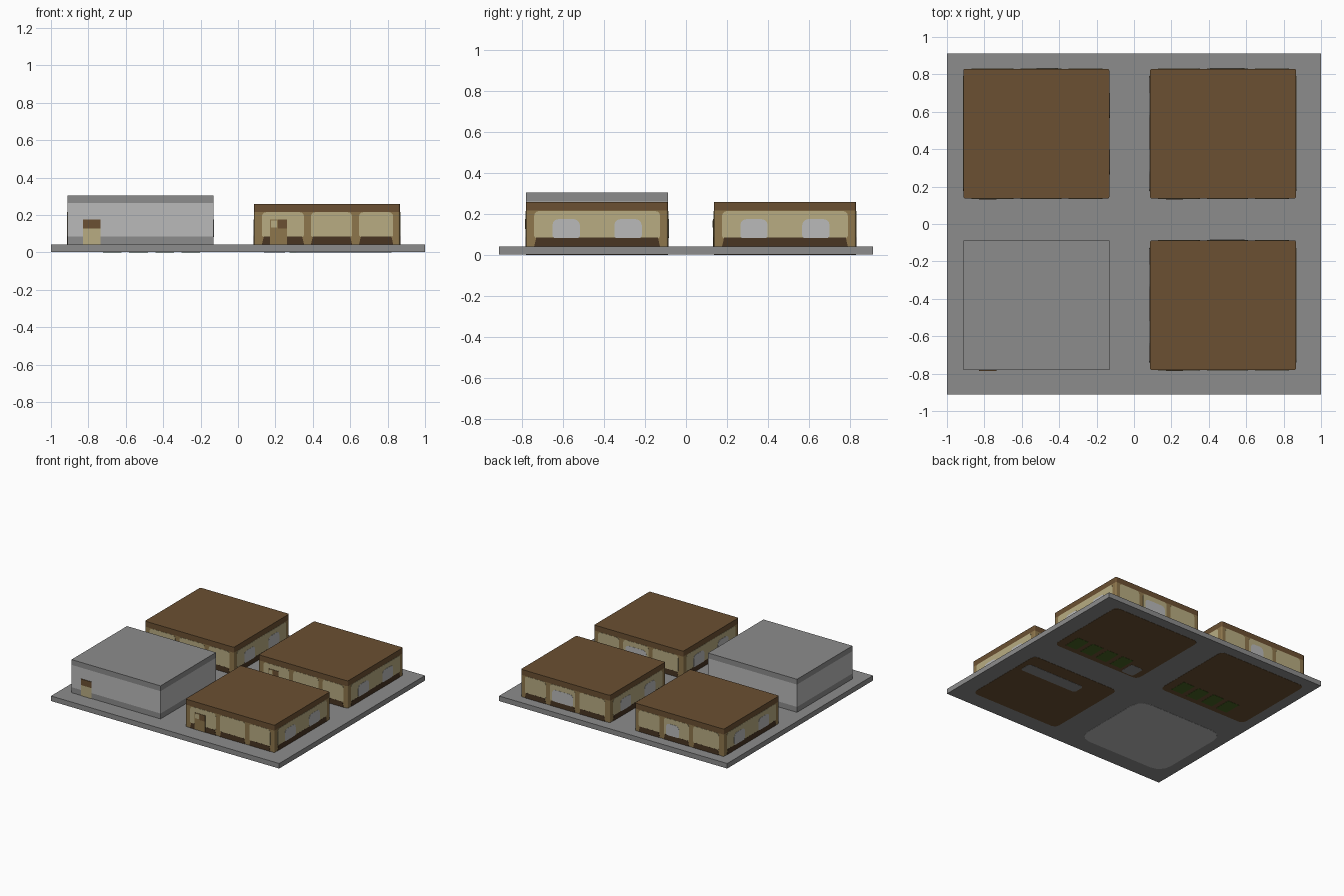
import bpy, bmesh
from math import pi, sin, cos
from mathutils import Matrix, Vector

cube = bpy.data.objects.get("Cube")
if cube:
    bpy.data.objects.remove(cube)


def srgb(value):
    c = value / 255
    return c / 12.92 if c <= 0.04045 else ((c + 0.055) / 1.055) ** 2.4


def material(name, *rgb):
    colour = [srgb(v) for v in rgb] + [1]
    mat = bpy.data.materials.new(name)
    mat.use_nodes = True
    mat.diffuse_color = colour
    mat.node_tree.nodes["Principled BSDF"].inputs["Base Color"].default_value = colour
    return mat


ROOF = material("roof brown", 107, 80, 50)
STONE = material("stone grey", 140, 140, 140)
PALE = material("pale grey", 186, 186, 186)
TAN = material("plaster tan", 184, 172, 130)
TIMBER = material("timber brown", 141, 118, 76)
DARK = material("dark plinth brown", 72, 53, 34)
GREEN = material("floor green", 72, 100, 34)

HX, HY = 0.39, 0.347        # half size of every house
GROUND = 0.043              # top of the ground slab


def rounded(u0, u1, v0, v1, low=0.0, high=0.0, flare=0.0, steps=3):
    """Rounded rectangle outline, counter-clockwise from lower left."""
    pts = []
    corners = ((u0 - flare, v0, low, 1, 1, pi), (u1 + flare, v0, low, -1, 1, 1.5 * pi),
               (u1, v1, high, -1, -1, 0), (u0, v1, high, 1, -1, pi / 2))
    for u, v, r, su, sv, start in corners:
        if not r:
            pts.append((u, v))
            continue
        for i in range(steps + 1):
            a = start + i * pi / 2 / steps
            pts.append((u + su * r + r * cos(a), v + sv * r + r * sin(a)))
    return pts


def prism(name, outline, z0, z1, mat, matrix=Matrix()):
    """Extrude a flat outline from z0 to z1, then place it."""
    bm = bmesh.new()
    face = bm.faces.new([bm.verts.new((u, v, z0)) for u, v in outline])
    top = bmesh.ops.extrude_face_region(bm, geom=[face])["geom"]
    verts = [g for g in top if isinstance(g, bmesh.types.BMVert)]
    bmesh.ops.translate(bm, verts=verts, vec=(0, 0, z1 - z0))
    bm.transform(matrix)
    bmesh.ops.recalc_face_normals(bm, faces=bm.faces)
    mesh = bpy.data.meshes.new(name)
    bm.to_mesh(mesh)
    bm.free()
    mesh.materials.append(mat)
    obj = bpy.data.objects.new(name, mesh)
    bpy.context.collection.objects.link(obj)
    return obj


def wall_frame(cx, cy, side):
    """Frame on a wall: u along it, v up, w outwards. Sides 0-3: front, left, back, right."""
    reach = HX if side % 2 else HY
    return (Matrix.Translation((cx, cy, 0)) @ Matrix.Rotation(side * pi / 2, 4, 'Z')
            @ Matrix.Translation((0, -reach, 0)) @ Matrix.Rotation(pi / 2, 4, 'X'))


def footprint(cx, cy, r=0.0):
    return rounded(cx - HX, cx + HX, cy - HY, cy + HY, r, r)


def bay(name, u0, u1, frame):
    """Plaster panel above a dark plinth strip."""
    prism(name + "_panel", rounded(u0, u1, 0.083, 0.215, 0.012, 0.022), 0, 0.0015, TAN, frame)
    prism(name + "_plinth", rounded(u0 + 0.01, u1 - 0.01, GROUND, 0.085, flare=0.01),
          0, 0.002, DARK, frame)


def window(name, u0, u1, frame):
    prism(name, rounded(u0, u1, 0.083, 0.176, 0.014, 0.03), 0, 0.003, PALE, frame)


def door(name, u0, u1, leaf, frame):
    prism(name + "_leaf", rounded(u0, u1, GROUND, 0.13), 0, 0.0035, leaf, frame)
    prism(name + "_lintel", rounded(u0, u1, 0.128, 0.176), 0, 0.0045, ROOF, frame)


def timber_house(name, cx, cy, back_window):
    prism(name + "_walls", footprint(cx, cy, 0.01), GROUND, 0.217, TIMBER)
    prism(name + "_roof", footprint(cx, cy, 0.01), 0.217, 0.26, ROOF)
    # Front and back: three bays between posts
    for side, label in ((0, "front"), (2, "back")):
        frame = wall_frame(cx, cy, side)
        for i, (u0, u1) in enumerate(((-0.348, -0.123), (-0.086, 0.134), (0.171, 0.354))):
            if side:
                u0, u1 = -u1, -u0
            bay(f"{name}_{label}_bay_{i + 1}", u0, u1, frame)
    window(name + "_back_window", *back_window, frame)
    # Door with a small light beside the lintel
    frame = wall_frame(cx, cy, 0)
    door(name + "_door", -0.306, -0.214, TIMBER, frame)
    prism(name + "_door_frame", rounded(-0.306, -0.262, 0.128, 0.176), 0, 0.005, TIMBER, frame)
    prism(name + "_door_light", rounded(-0.3, -0.268, 0.134, 0.17), 0, 0.006, TAN, frame)
    # Ends: one long bay with two windows
    for side, label in ((1, "left"), (3, "right")):
        frame = wall_frame(cx, cy, side)
        bay(f"{name}_{label}", -0.307, 0.307, frame)
        for s, end in ((-1, "a"), (1, "b")):
            mid = s * 0.151
            window(f"{name}_{label}_window_{end}", mid - 0.067, mid + 0.067, frame)


def stone_house(name, cx, cy):
    for part, z0, z1, mat in (("plinth", GROUND, 0.086, STONE), ("walls", 0.086, 0.263, PALE),
                              ("roof", 0.263, 0.305, STONE)):
        prism(f"{name}_{part}", footprint(cx, cy), z0, z1, mat)
    door(name + "_door", -0.306, -0.214, TAN, wall_frame(cx, cy, 0))


# Ground slab
prism("ground_slab", rounded(-1, 1, -0.912, 0.912), 0.003, GROUND, STONE)

# Houses
LEFT, RIGHT, FRONT, BACK = 0.476, -0.522, -0.434, 0.483
timber_house("front_left_house", LEFT, FRONT, (-0.115, 0.07))
timber_house("back_left_house", LEFT, BACK, (-0.115, 0.07))
timber_house("back_right_house", RIGHT, BACK, (-0.115, 0.0))
stone_house("front_right_house", RIGHT, FRONT)

# Floors showing on the underside
for label, cx, cy, mat, r in (("front_left", LEFT, FRONT, ROOF, 0.04),
                              ("back_left", LEFT, BACK, ROOF, 0.04),
                              ("back_right", RIGHT, BACK, ROOF, 0.04),
                              ("front_right", RIGHT, FRONT, PALE, 0.1)):
    prism(label + "_floor", footprint(cx, cy, r), 0.0015, 0.003, mat)

# Green floor strips
for label, cx in (("back_left", LEFT), ("back_right", RIGHT)):
    for i in range(4):
        x = cx - 0.15 + i * 0.14
        prism(f"{label}_floor_strip_{i + 1}", rounded(x - 0.05, x + 0.05, 0.18, 0.32),
              0, 0.0015, GREEN)

# Grey floor patches
prism("back_left_floor_patch", rounded(0.14, 0.25, 0.15, 0.27, 0.02, 0.02), 0, 0.0015, STONE)
prism("front_left_floor_patch", rounded(0.31, 0.82, -0.3, -0.2, 0.02, 0.02), 0, 0.0015, STONE)
